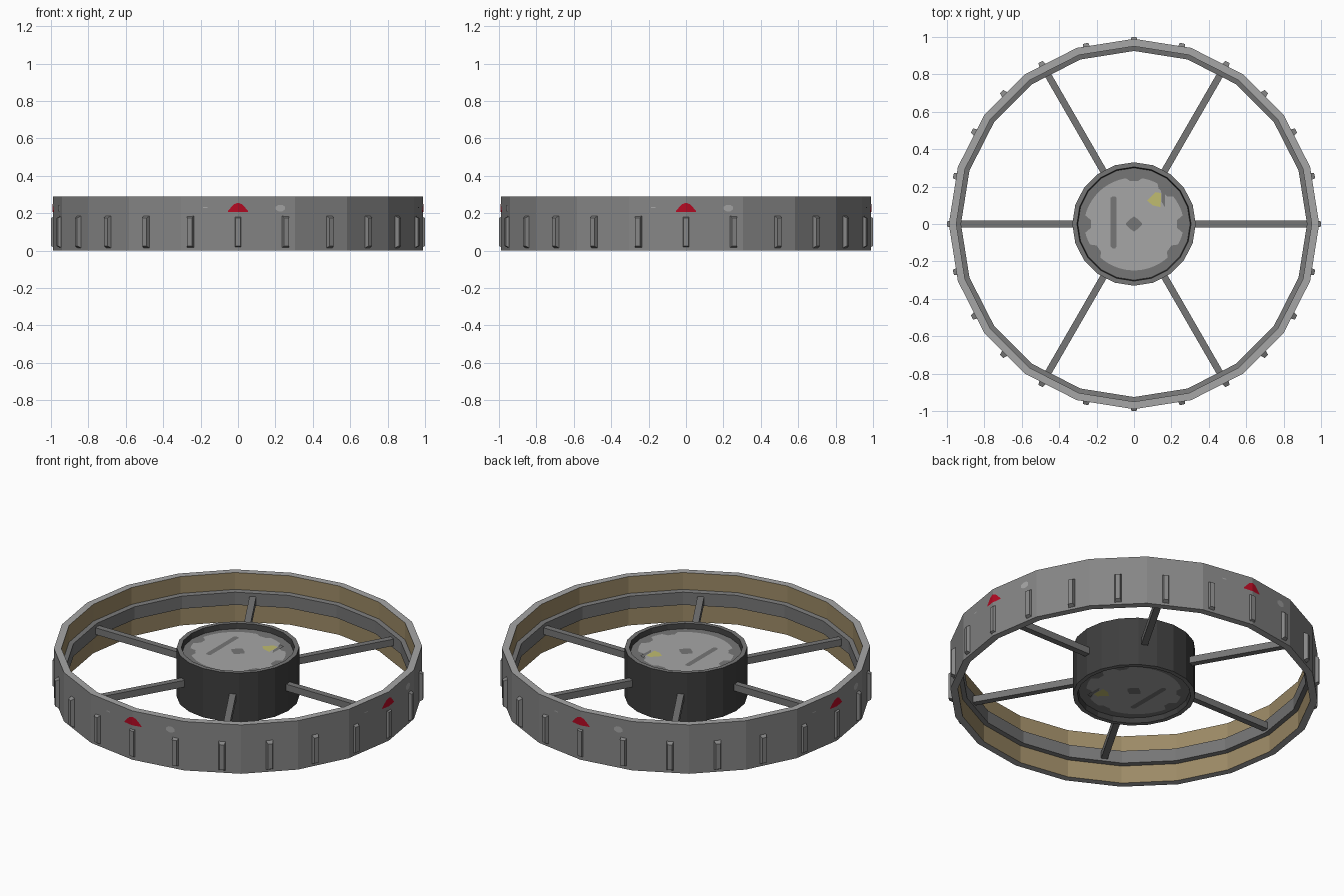
import bpy, bmesh, math
from math import sin, cos, pi, radians

if "Cube" in bpy.data.objects:
    bpy.data.objects.remove(bpy.data.objects["Cube"])

N = 20            # sides of rim and hub
R, H = 0.99, 0.29  # rim radius and height


def srgb(*c):
    return [(v / 255 / 12.92 if v < 11 else ((v / 255 + 0.055) / 1.055) ** 2.4) for v in c] + [1]


def material(name, *c):
    m = bpy.data.materials.new(name)
    m.diffuse_color = srgb(*c)
    m.use_nodes = True
    m.node_tree.nodes["Principled BSDF"].inputs["Base Color"].default_value = m.diffuse_color
    return m


LIGHT = material("light grey", 166, 166, 166)
RUBBER = material("tread grey", 134, 134, 134)
STEEL = material("steel grey", 118, 118, 118)
DARK = material("dark grey", 62, 62, 62)
TAN = material("tan", 156, 138, 102)
RED = material("red", 180, 10, 35)
YELLOW = material("yellow", 192, 188, 112)


def make(name, verts, faces, mats, idx=None, fix=False):
    me = bpy.data.meshes.new(name)
    me.from_pydata(verts, [], faces)
    for m in mats:
        me.materials.append(m)
    if idx:
        me.polygons.foreach_set("material_index", idx)
    if fix:
        bm = bmesh.new()
        bm.from_mesh(me)
        bmesh.ops.remove_doubles(bm, verts=bm.verts, dist=1e-5)
        bmesh.ops.recalc_face_normals(bm, faces=bm.faces)
        bm.to_mesh(me)
        bm.free()
    ob = bpy.data.objects.new(name, me)
    bpy.context.collection.objects.link(ob)
    return ob


def lathe(name, profile, mats, seg_mats):
    """Closed profile of (r, z) turned around z, one material per segment."""
    k = len(profile)
    verts = [(r * cos(2 * pi * i / N), r * sin(2 * pi * i / N), z)
             for i in range(N) for r, z in profile]
    faces, idx = [], []
    for i in range(N):
        j = (i + 1) % N
        for s in range(k):
            t = (s + 1) % k
            if profile[s][0] < 1e-3 and profile[t][0] < 1e-3:
                continue
            faces.append((i * k + s, j * k + s, j * k + t, i * k + t))
            idx.append(seg_mats[s])
    return make(name, verts, faces, mats, idx, True)


# Rim with inner flange
lathe("rim", [(R, 0), (R, H), (0.95, H), (0.95, 0.19), (0.925, 0.185),
              (0.925, 0.11), (0.95, 0.105), (0.95, 0)],
      [RUBBER, LIGHT, TAN, STEEL], [0, 1, 2, 3, 3, 3, 2, 1])

# Hub drum with recessed ends
lathe("hub", [(0.33, 0), (0.33, H), (0.305, H), (0.30, 0.26), (0.0005, 0.26),
              (0.0005, 0.03), (0.30, 0.03), (0.305, 0)],
      [DARK, STEEL], [0, 1, 0, 1, 1, 1, 0, 1])


def frustum(name, ang, r0, r1, w0, w1, z0, z1, dz, mat):
    """Radial block at an angle, tapering from w0 to w1 and by dz in height."""
    c, s = cos(ang), sin(ang)
    v = []
    for r, w, d in ((r0, w0, 0), (r1, w1, dz)):
        for y, z in ((-w, z0 + d), (w, z0 + d), (w, z1 - d), (-w, z1 - d)):
            v.append((r * c - y * s, r * s + y * c, z))
    f = [(3, 2, 1, 0), (4, 5, 6, 7)] + [(i, (i + 1) % 4, (i + 1) % 4 + 4, i + 4) for i in range(4)]
    make(name, v, f, [mat], None, True)


# Spokes
for i in range(6):
    frustum("spoke", i * pi / 3, 0.315, 0.94, 0.018, 0.018, 0.125, 0.165, 0, STEEL)

# Tread ribs
for i in range(24):
    frustum("tread_rib", i * pi / 12, 0.96, 1.0, 0.024, 0.013, 0.005, 0.195, 0.02, RUBBER)


def on_rim(x, z, quarter):
    """Point just outside the faceted rim wall."""
    a = math.asin(x / R)
    step = 2 * pi / N
    r = R * cos(step / 2) / cos((a % step) - step / 2) + 0.003
    a += quarter * pi / 2
    return (r * cos(a), r * sin(a), z)


def rim_mark(name, cols, mat):
    """Strip of (x, z low, z high) columns repeated on four sides."""
    for q in range(4):
        v = [on_rim(x, z, q) for x, lo, hi in cols for z in (lo, hi)]
        f = [(2 * i, 2 * i + 2, 2 * i + 3, 2 * i + 1) for i in range(len(cols) - 1)]
        make(name, v, f, [mat])


# Painted marks on the rim
rim_mark("red_mark", [(-0.055, 0.207, 0.212), (-0.022, 0.206, 0.248), (0, 0.206, 0.256),
                      (0.022, 0.206, 0.248), (0.055, 0.207, 0.212)], RED)
rim_mark("pale_dot", [(0.203, 0.22, 0.235), (0.218, 0.21, 0.245), (0.238, 0.21, 0.245),
                      (0.252, 0.22, 0.235)], LIGHT)
rim_mark("pale_dash", [(-0.19, 0.227, 0.233), (-0.165, 0.227, 0.233)], LIGHT)


def hub_plate(name, pts, z, mat):
    """Flat outline on the hub end, repeated turned over underneath."""
    face = [tuple(range(len(pts)))]
    make(name + "_top", [(x, y, z) for x, y in pts], face, [mat])
    make(name + "_bottom", [(x, -y, H - z) for x, y in pts], face, [mat])


# Light disc with notched edge
disc = []
for i in range(72):
    d = i * 5
    near = min(abs((d - n + 180) % 360 - 180) for n in (0, 48, 90, 180, 215, 325))
    r = (0.23 if near <= 8 else 0.268) - 0.02 * abs(sin(radians(d))) * (near > 8)
    disc.append((r * cos(radians(d)), r * sin(radians(d))))
hub_plate("hub_disc", disc, 0.263, LIGHT)

# Details on the disc
hub_plate("hub_centre", [(0.045 * cos(i * pi / 4) * (1 if i % 2 == 0 else 0.8),
                          0.04 * sin(i * pi / 4) * (1 if i % 2 == 0 else 0.8)) for i in range(8)],
          0.266, STEEL)
hub_plate("hub_bar", [(-0.125, -0.12), (-0.115, -0.13), (-0.1, -0.13), (-0.093, -0.12),
                      (-0.093, 0.14), (-0.1, 0.148), (-0.115, 0.148), (-0.125, 0.14)], 0.266, STEEL)
hub_plate("hub_yellow_mark", [(0.07, 0.125), (0.1, 0.1), (0.142, 0.09), (0.145, 0.165),
                              (0.115, 0.17)], 0.266, YELLOW)
hub_plate("hub_dark_wedge", [(0.147, 0.12), (0.165, 0.09), (0.168, 0.19), (0.14, 0.2),
                             (0.147, 0.16)], 0.266, STEEL)
